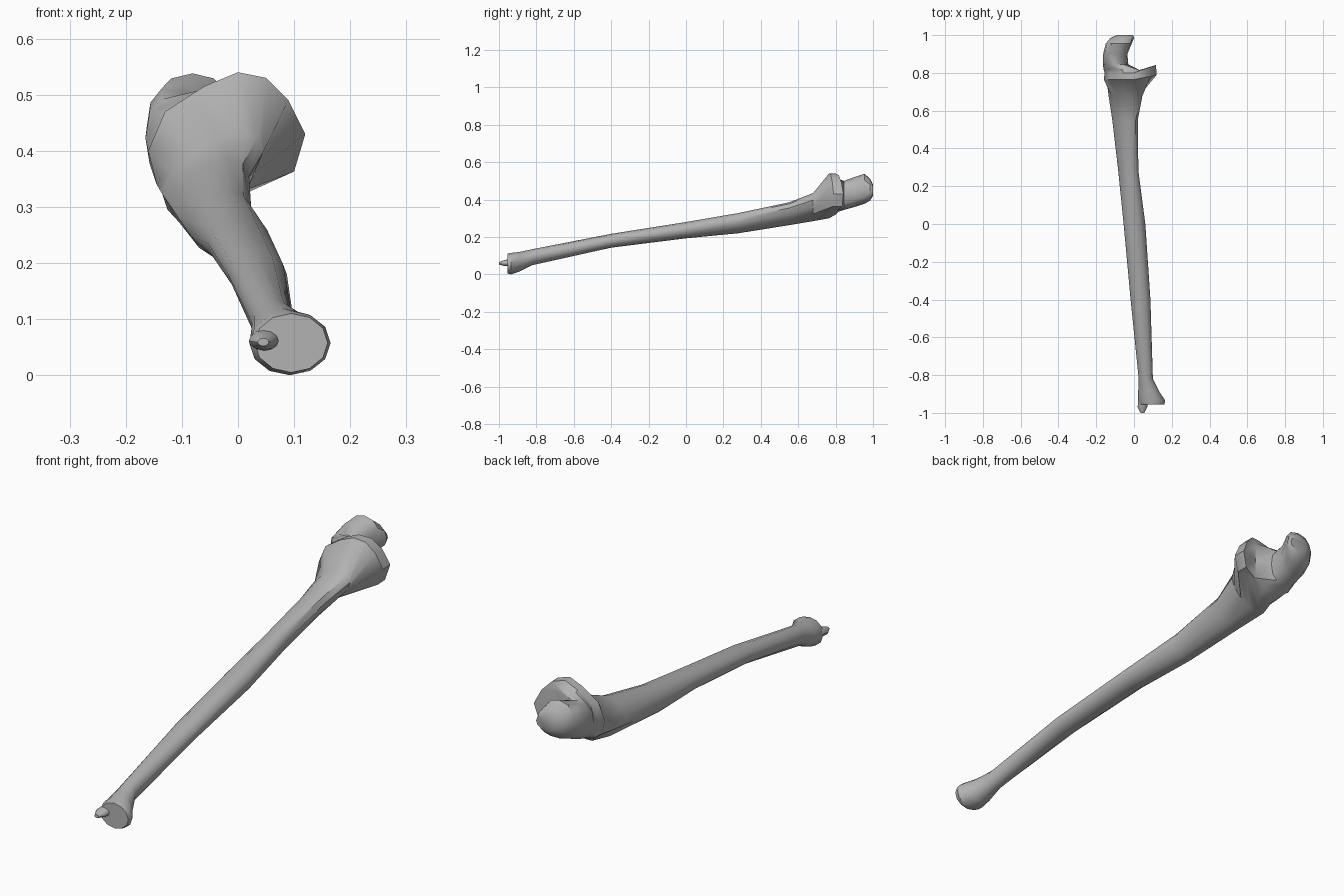
import bpy, bmesh, math

if "Cube" in bpy.data.objects:
    bpy.data.objects.remove(bpy.data.objects["Cube"], do_unlink=True)

SIDES = 12

bone_grey = bpy.data.materials.new("bone_grey")
bone_grey.use_nodes = True
colour = (0.45, 0.45, 0.45, 1)
bone_grey.diffuse_color = colour
bone_grey.node_tree.nodes["Principled BSDF"].inputs["Base Color"].default_value = colour


def oval(y, left, right, low, high, lean=0.0, power=1.0):
    """Cross-section fitted to its extents; lean shifts the top towards +x."""
    cx, cz = (left + right) / 2, (low + high) / 2
    rx = math.sqrt(((right - left) / 2) ** 2 - lean ** 2)
    rz = (high - low) / 2
    ring = []
    for i in range(SIDES):
        a = math.tau * i / SIDES
        c = math.copysign(abs(math.cos(a)) ** power, math.cos(a))
        s = math.copysign(abs(math.sin(a)) ** power, math.sin(a))
        ring.append((cx + rx * c + lean * s, y, cz + rz * s))
    return ring


def loft(name, rings):
    """Skin a row of matching cross-sections and close both ends."""
    bm = bmesh.new()
    rows = [[bm.verts.new(p) for p in ring] for ring in rings]
    for a, b in zip(rows, rows[1:]):
        for i in range(SIDES):
            j = (i + 1) % SIDES
            bm.faces.new((a[i], a[j], b[j], b[i]))
    bm.faces.new(rows[0])
    bm.faces.new(rows[-1])
    bmesh.ops.recalc_face_normals(bm, faces=bm.faces)
    mesh = bpy.data.meshes.new(name)
    bm.to_mesh(mesh)
    bm.free()
    obj = bpy.data.objects.new(name, mesh)
    bpy.context.collection.objects.link(obj)
    mesh.materials.append(bone_grey)
    bpy.ops.object.select_all(action="DESELECT")
    obj.select_set(True)
    bpy.context.view_layer.objects.active = obj
    bpy.ops.object.shade_smooth_by_angle(angle=math.radians(38))
    return obj


# Lower head and long tapering shaft
shaft = [
    oval(-0.955, 0.03, 0.16, 0.005, 0.11),
    oval(-0.935, 0.02, 0.165, 0.0, 0.115),
    oval(-0.89, 0.022, 0.135, 0.015, 0.12),
    oval(-0.82, 0.025, 0.1, 0.05, 0.135),
    oval(-0.4, -0.018, 0.087, 0.143, 0.217),
    oval(0.0, -0.055, 0.06, 0.193, 0.28),
    oval(0.28, -0.085, 0.025, 0.22, 0.328, 0.015),
    oval(0.55, -0.115, 0.02, 0.263, 0.385, 0.03),
    oval(0.68, -0.135, 0.045, 0.285, 0.435, 0.05),
]

# Flared crest with the side wing, as a front outline
crest = [(0.12, 0.43), (0.09, 0.49), (0.05, 0.53), (0, 0.54), (-0.06, 0.515), (-0.13, 0.47),
         (-0.16, 0.4), (-0.145, 0.34), (-0.1, 0.3), (-0.03, 0.3), (0.04, 0.345), (0.1, 0.363)]
crest_front = [(x, 0.765 + 0.2 * max(0, x), z) for x, z in crest]
crest_back = [(x * 0.97, 0.8 + 0.35 * max(0, x), max(z, 0.32)) for x, z in crest]
notch_floor = [(min(x, 0.03), 0.815, min(max(z, 0.335), 0.51)) for x, z in crest]

# Hooked upper end behind the notch
hook = [
    oval(0.845, -0.165, -0.03, 0.345, 0.5, 0, 0.8),
    oval(0.9, -0.163, -0.035, 0.36, 0.52, 0, 0.8),
    oval(0.955, -0.15, -0.012, 0.378, 0.538, 0, 0.85),
    oval(0.985, -0.125, 0.0, 0.395, 0.51),
    oval(1.0, -0.09, -0.005, 0.42, 0.48),
]

loft("bone_body", shaft + [crest_front, crest_back, notch_floor] + hook)

# Small pointed knob beside the lower head
loft("lower_spur", [
    oval(-0.9, 0.025, 0.08, 0.04, 0.09),
    oval(-0.97, 0.019, 0.07, 0.045, 0.077),
    oval(-1.0, 0.035, 0.055, 0.052, 0.066),
])
